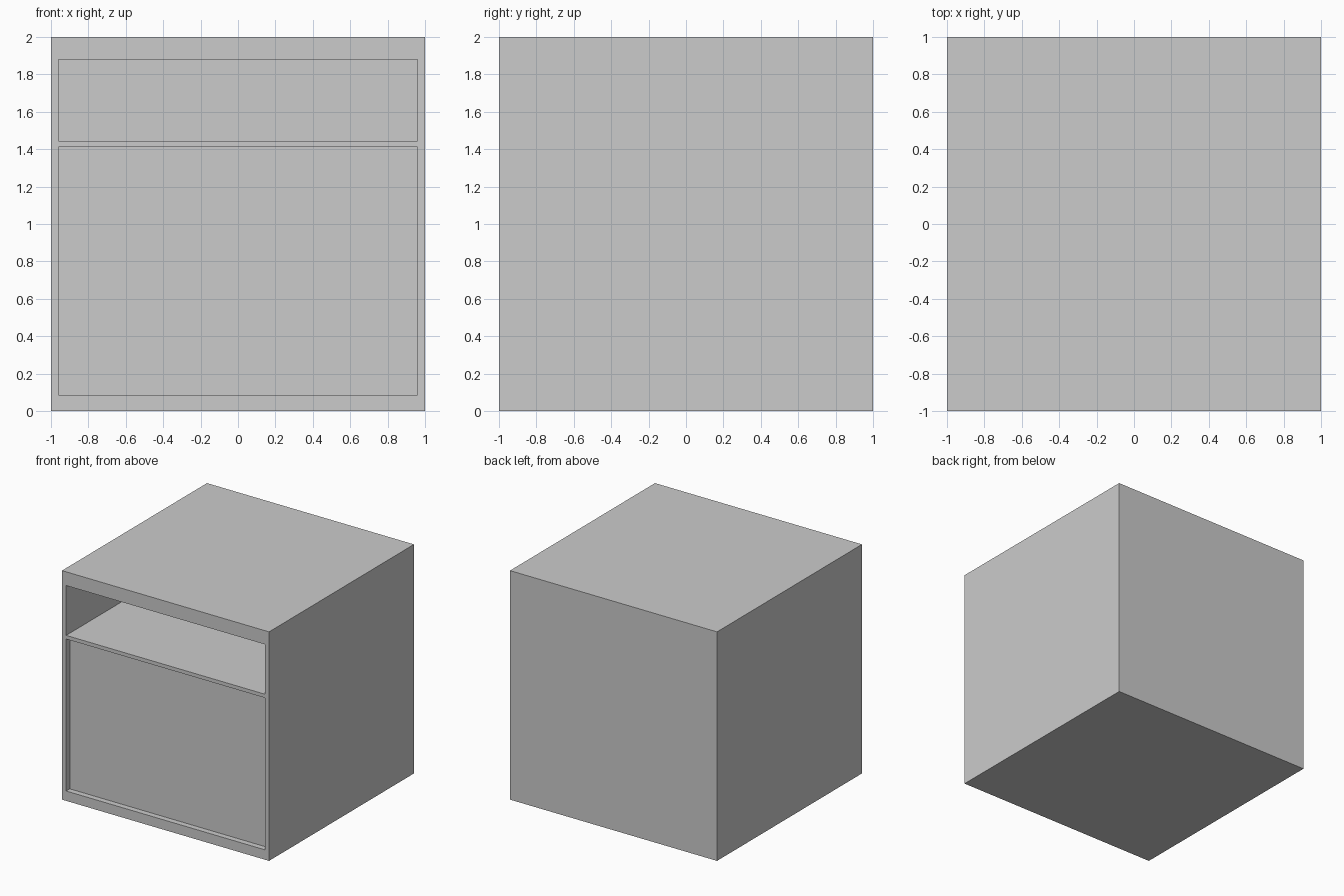
import bpy

if "Cube" in bpy.data.objects:
    bpy.data.objects.remove(bpy.data.objects["Cube"])


def box(name, x, y, z):
    """Box from (min, max) ranges on each axis."""
    bpy.ops.mesh.primitive_cube_add(size=1)
    ob = bpy.context.object
    ob.name = name
    ranges = (x, y, z)
    for v in ob.data.vertices:
        v.co = [r[0] if c < 0 else r[1] for c, r in zip(v.co, ranges)]
    return ob


# Solid cabinet block
cabinet = box("cabinet", (-1, 1), (-1, 1), (0, 2))

# Open shelf niche above, shallow inset front panel below: z range and back y
recesses = {
    "open_shelf_cutter": ((1.445, 1.88), 0.96),
    "front_panel_cutter": ((0.086, 1.413), -0.95),
}
for name, (z, back) in recesses.items():
    cutter = box(name, (-0.96, 0.96), (-1.2, back), z)
    cutter.hide_render = True
    mod = cabinet.modifiers.new(name, 'BOOLEAN')
    mod.operation = 'DIFFERENCE'
    mod.solver = 'EXACT'
    mod.object = cutter
    bpy.context.view_layer.objects.active = cabinet
    bpy.ops.object.modifier_apply(modifier=mod.name)
    bpy.data.objects.remove(cutter, do_unlink=True)
